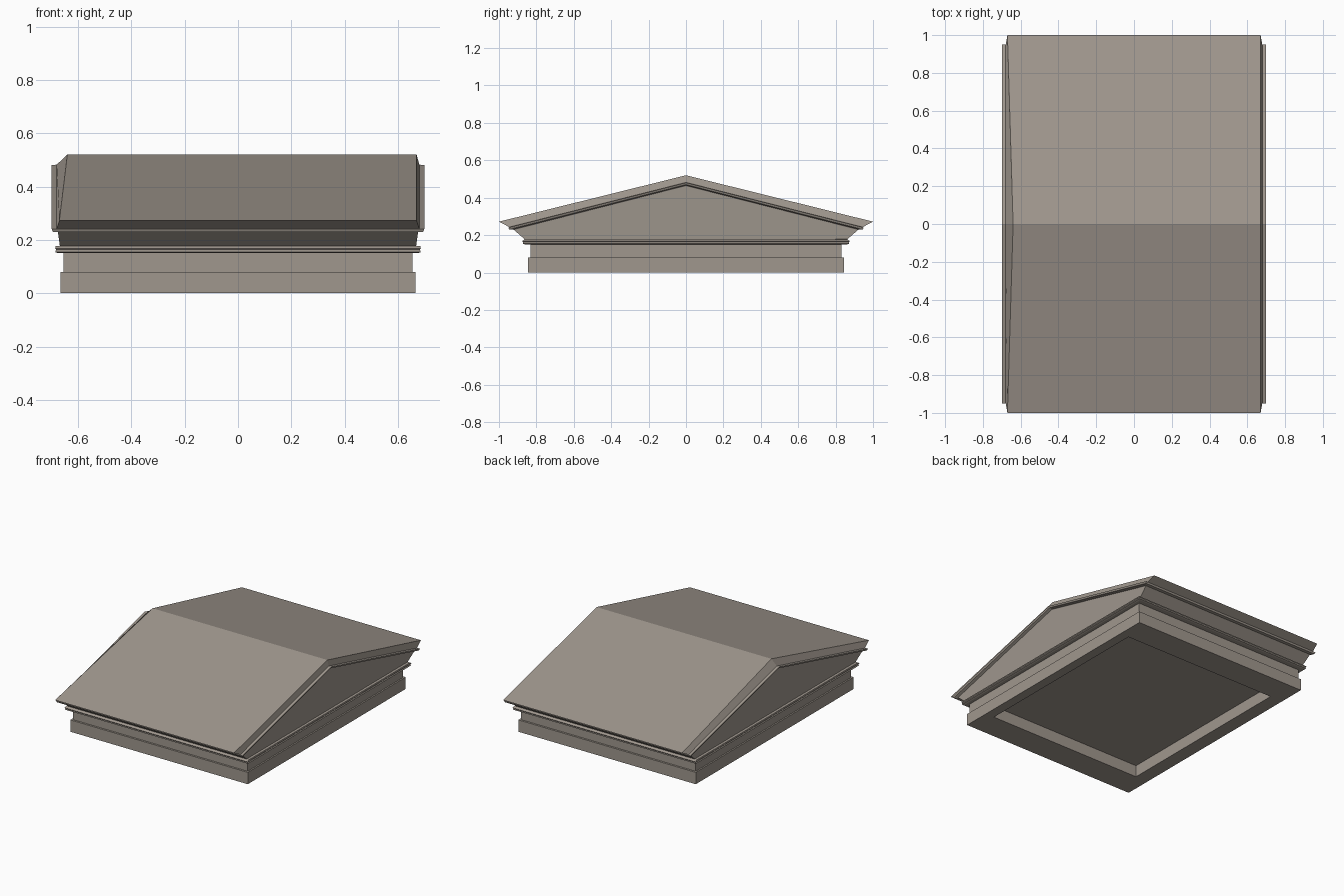
import bpy, bmesh

if "Cube" in bpy.data.objects:
    bpy.data.objects.remove(bpy.data.objects["Cube"])

stone = bpy.data.materials.new("warm grey stone")
stone.diffuse_color = (0.35, 0.31, 0.27, 1)
stone.use_nodes = True
stone.node_tree.nodes["Principled BSDF"].inputs["Base Color"].default_value = stone.diffuse_color


def loft(name, rings, close=False):
    """Bridge equal-sized point rings; cap the ends or join last to first."""
    bm = bmesh.new()
    vs = [[bm.verts.new(p) for p in r] for r in rings]
    n = len(vs[0])
    pairs = list(zip(vs, vs[1:])) + ([(vs[-1], vs[0])] if close else [])
    for a, b in pairs:
        for i in range(n):
            j = (i + 1) % n
            bm.faces.new((a[i], a[j], b[j], b[i]))
    if not close:
        bm.faces.new(vs[0])
        bm.faces.new(vs[-1])
    bmesh.ops.recalc_face_normals(bm, faces=bm.faces)
    me = bpy.data.meshes.new(name)
    bm.to_mesh(me)
    bm.free()
    ob = bpy.data.objects.new(name, me)
    me.materials.append(stone)
    bpy.context.collection.objects.link(ob)
    return ob


def rect(x, y, z, x0=None):
    x0 = -x if x0 is None else x0
    return [(x0, -y, z), (x, -y, z), (x, y, z), (x0, y, z)]


def gable(xe, ye, ze, za, ridge_left=None):
    """Outline along both eaves and the ridge, seen from above."""
    rl = -xe if ridge_left is None else ridge_left
    return [(-xe, -ye, ze), (xe, -ye, ze), (xe, 0, za),
            (xe, ye, ze), (-xe, ye, ze), (rl, 0, za)]


# hollow plinth
loft("plinth_ring", [rect(.665, .845, 0), rect(.665, .845, .08),
                     rect(.60, .66, .08, -.57), rect(.60, .66, 0, -.57)], True)

# frieze block and the projecting moulding above it
loft("frieze_block", [rect(.655, .832, .08), rect(.655, .832, .152)])
loft("lower_moulding", [rect(.675, .86, .15), rect(.686, .872, .154),
                        rect(.682, .872, .163), rect(.686, .876, .168),
                        rect(.684, .865, .176), rect(.668, .86, .178)])


# pediment body: sloping eave soffits with flat triangular ends
def section(x0, x1):
    pts = [(-.86, .176, x0), (.86, .176, x0), (.925, .232, x1),
           (0, .470, x1), (-.925, .232, x1)]
    return [(x, y, z) for y, z, x in pts]


loft("pediment_body", [section(-.668, -.676), section(.668, .676)])


# roof with raking cornice: fillet, then corona sloping in to the roof planes
def roof_shell(name, outlines):
    bm = bmesh.new()
    rings = [[bm.verts.new(p) for p in o] for o in outlines]
    for a, b in zip(rings, rings[1:]):
        for i in range(6):
            j = (i + 1) % 6
            bm.faces.new((a[i], a[j], b[j], b[i]))
    for r in (rings[0], rings[-1]):
        bm.faces.new((r[0], r[1], r[2], r[5]))
        bm.faces.new((r[5], r[2], r[3], r[4]))
    bmesh.ops.recalc_face_normals(bm, faces=bm.faces)
    me = bpy.data.meshes.new(name)
    bm.to_mesh(me)
    bm.free()
    me.materials.append(stone)
    ob = bpy.data.objects.new(name, me)
    bpy.context.collection.objects.link(ob)


roof_shell("roof_and_cornice", [
    gable(.676, .925, .229, .465),
    gable(.694, .945, .230, .470),
    gable(.699, .950, .241, .481),
    gable(.680, .945, .243, .482),
    gable(.670, 1.0, .272, .520, -.640)])
